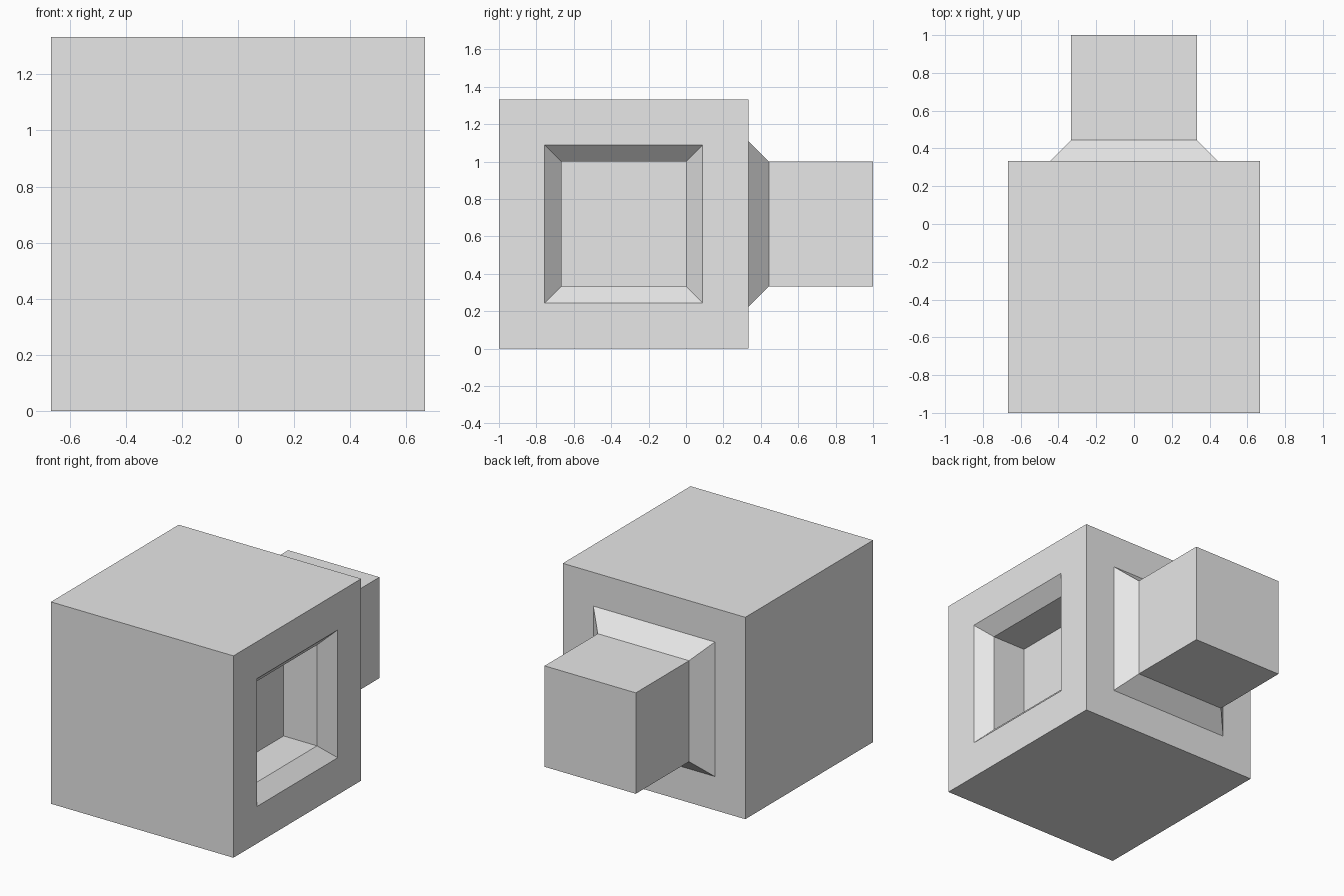
import bpy
import bmesh
from mathutils import Vector

cube = bpy.data.objects.get("Cube")
if cube:
    bpy.data.objects.remove(cube, do_unlink=True)

SIZE = 4 / 3          # edge length of the block
THIRD = 1 / 3         # half width of the peg and socket

grey = bpy.data.materials.new("plain_grey")
grey.use_nodes = True
grey.diffuse_color = (0.8, 0.8, 0.8, 1)
grey.node_tree.nodes["Principled BSDF"].inputs["Base Color"].default_value = (0.8, 0.8, 0.8, 1)


def face_towards(bm, direction):
    bm.normal_update()
    return max(bm.faces, key=lambda f: f.normal.dot(direction))


def stack(bm, face, steps):
    """Extrude a square face through (half width, offset along the normal) steps."""
    normal, centre = face.normal.copy(), face.calc_center_median()
    half = SIZE / 2
    for new_half, offset in steps:
        face = bmesh.ops.extrude_discrete_faces(bm, faces=[face])["faces"][0]
        for v in face.verts:
            flat = v.co - centre
            flat -= normal * flat.dot(normal)
            v.co = centre + flat * (new_half / half) + normal * offset
        half = new_half


bm = bmesh.new()

# Main block
bmesh.ops.create_cube(bm, size=SIZE)
bmesh.ops.translate(bm, verts=bm.verts, vec=(0, -THIRD, SIZE / 2))
side = face_towards(bm, Vector((1, 0, 0)))
back = face_towards(bm, Vector((0, 1, 0)))

# Square socket with a bevelled mouth
stack(bm, side, [(0.422, 0), (THIRD, -0.089), (THIRD, -THIRD)])

# Square peg with a flared base
stack(bm, back, [(0.444, 0), (THIRD, 0.111), (THIRD, 2 * THIRD)])

bmesh.ops.recalc_face_normals(bm, faces=bm.faces)
mesh = bpy.data.meshes.new("connector_block")
bm.to_mesh(mesh)
bm.free()
mesh.materials.append(grey)
block = bpy.data.objects.new("connector_block", mesh)
bpy.context.collection.objects.link(block)
